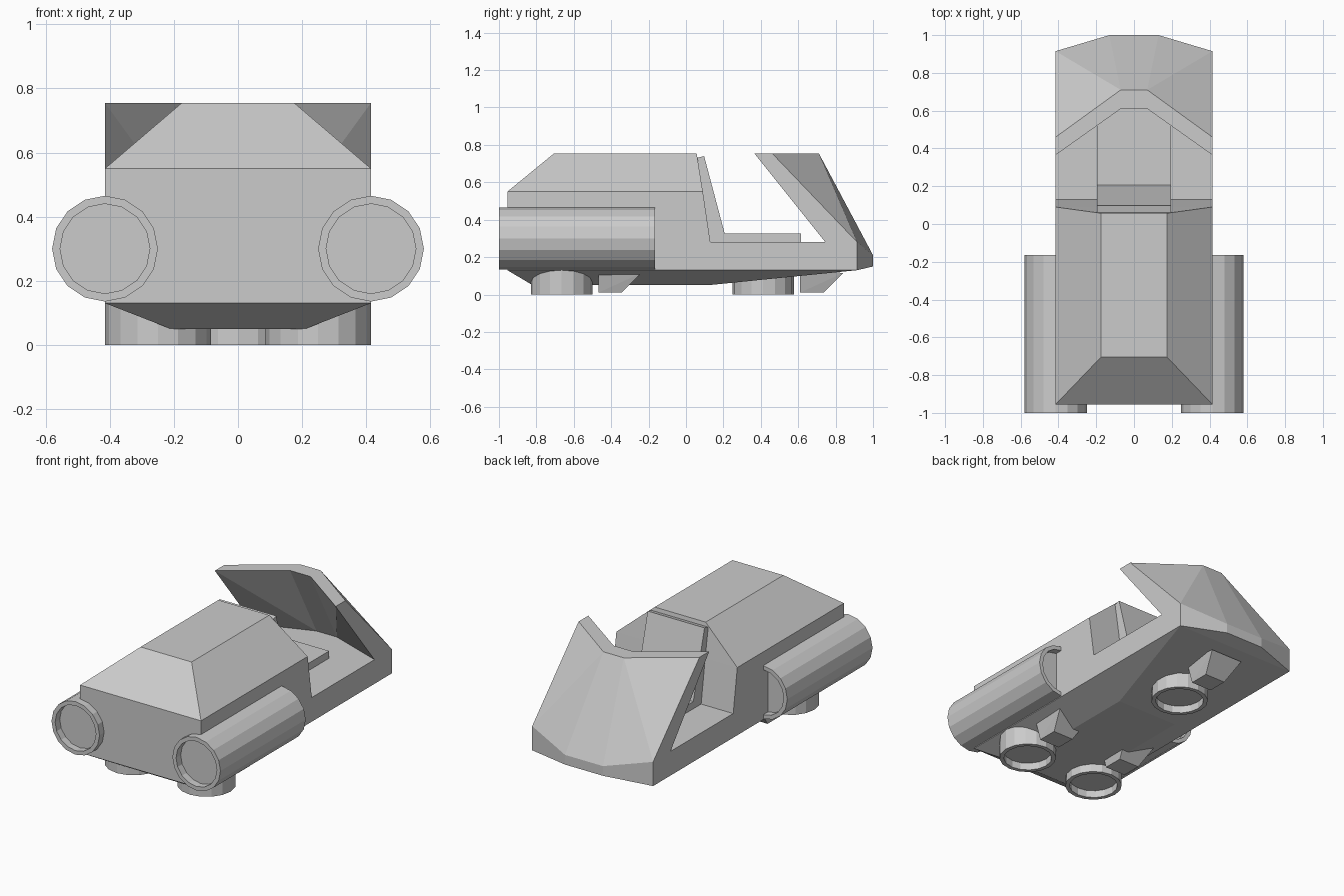
import bpy, bmesh, math
from mathutils import Matrix, Vector

cube = bpy.data.objects.get("Cube")
if cube:
    bpy.data.objects.remove(cube, do_unlink=True)

GREY = (0.6, 0.6, 0.6, 1)
grey = bpy.data.materials.new("hull_grey")
grey.use_nodes = True
grey.diffuse_color = GREY
grey.node_tree.nodes["Principled BSDF"].inputs["Base Color"].default_value = GREY


def finish(bm, name):
    bmesh.ops.recalc_face_normals(bm, faces=bm.faces)
    mesh = bpy.data.meshes.new(name)
    bm.to_mesh(mesh)
    bm.free()
    mesh.materials.append(grey)
    obj = bpy.data.objects.new(name, mesh)
    bpy.context.collection.objects.link(obj)
    return obj


def solid(name, points, mirror=True):
    """Convex block around the points, mirrored across x when wanted."""
    pts = list(points)
    if mirror:
        pts += [(-x, y, z) for x, y, z in points]
    bm = bmesh.new()
    verts = [bm.verts.new(p) for p in pts]
    result = bmesh.ops.convex_hull(bm, input=verts)
    spare = {g for g in result["geom_interior"] + result["geom_unused"]
             if isinstance(g, bmesh.types.BMVert)}
    bmesh.ops.delete(bm, geom=list(spare), context='VERTS')
    bmesh.ops.dissolve_limit(bm, angle_limit=0.01, verts=bm.verts, edges=bm.edges)
    return finish(bm, name)


def drum(name, centre, length, axis, radius=0.165, rim=0.025, depth=0.045):
    """Sixteen-sided cylinder with both ends recessed behind a rim."""
    bm = bmesh.new()
    bmesh.ops.create_cone(bm, cap_ends=True, segments=16,
                          radius1=radius, radius2=radius, depth=length)
    for cap in [f for f in bm.faces if len(f.verts) > 4]:
        inward = -cap.normal.copy()
        bmesh.ops.inset_region(bm, faces=[cap], thickness=rim)
        inner = bmesh.ops.extrude_discrete_faces(bm, faces=[cap])["faces"]
        bmesh.ops.translate(bm, verts=inner[0].verts, vec=inward * depth)
    if axis == 'Y':
        bm.transform(Matrix.Rotation(math.pi / 2, 4, 'X'))
    bm.transform(Matrix.Translation(Vector(centre)))
    return finish(bm, name)


W = 0.415  # half width of the body

# Lower body with tapered belly and blunt nose
solid("lower_body", [
    (W, -0.955, 0.28), (W, 0.915, 0.28), (W, -0.955, 0.13), (W, 0.915, 0.13),
    (0.21, -0.82, 0.05), (0.21, 0.12, 0.05), (0.13, 1.0, 0.21), (0.13, 1.0, 0.15)])

# Cabin with bevelled roof
solid("cabin", [
    (W, -0.955, 0.28), (W, 0.13, 0.28), (W, -0.955, 0.55), (W, 0.09, 0.55),
    (0.175, -0.705, 0.755), (0.175, 0.057, 0.755)])

# Windscreen: thick shell in three panels, lofted between sections
edge = [(W, 0.365, 0.755), (W, 0.46, 0.755), (W, 0.915, 0.28), (W, 0.745, 0.28)]
mid = [(0.07, 0.61, 0.755), (0.07, 0.71, 0.755), (0.13, 1.0, 0.21), (0.07, 0.87, 0.28)]
solid("windscreen_centre", mid)
for side, s in (("left", 1), ("right", -1)):
    solid("windscreen_" + side, [(s * x, y, z) for x, y, z in edge + mid], mirror=False)

# Seat
S = 0.195
solid("seat_back", [(S, 0.057, 0.73), (S, 0.097, 0.74), (S, 0.215, 0.28), (S, 0.125, 0.28),
                    (S, 0.207, 0.325)])
solid("seat_base", [(S, 0.13, 0.28), (S, 0.13, 0.325), (S, 0.615, 0.28), (S, 0.615, 0.325)])


# Landing feet, each with a wedge fin behind it
def foot(name, x, y):
    drum(name + "_foot", (x, y, 0.07), 0.14, 'Z')
    back = y + 0.197
    solid(name + "_fin", [(x + s * w, back + dy, z) for s in (-1, 1) for w, dy, z in (
        (0.07, 0, 0.01), (0.07, 0.125, 0.01), (0.11, 0, 0.135), (0.11, 0.23, 0.115))],
        mirror=False)


foot("nose", 0, 0.413)
for side, s in (("left", 1), ("right", -1)):
    foot(side, s * 0.25, -0.665)
    # Side engine
    drum(side + "_engine", (s * W, -0.5825, 0.3), 0.835, 'Y')
